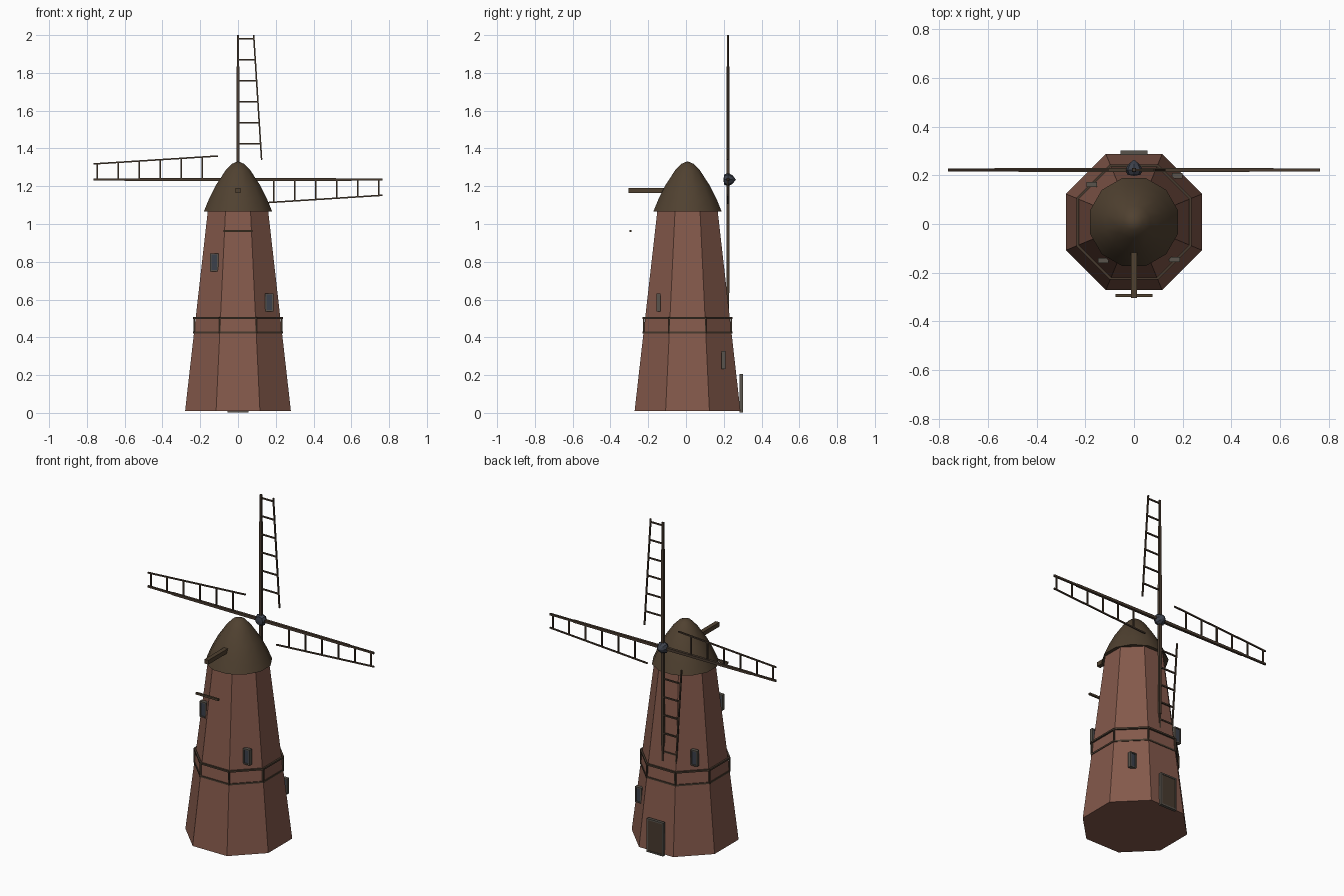
import bpy, bmesh, math
from mathutils import Matrix, Vector

default = bpy.data.objects.get("Cube")
if default:
    bpy.data.objects.remove(default, do_unlink=True)

CY = 0.008                      # tower axis
HUB = Vector((0, 0.222, 1.235))  # sail centre


def material(name, rgb):
    m = bpy.data.materials.new(name)
    m.use_nodes = True
    m.diffuse_color = (*rgb, 1)
    bsdf = m.node_tree.nodes["Principled BSDF"]
    bsdf.inputs["Base Color"].default_value = (*rgb, 1)
    bsdf.inputs["Roughness"].default_value = 0.8
    return m


BRICK = material("brick", (0.23, 0.1, 0.07))
THATCH = material("cap_brown", (0.08, 0.053, 0.03))
WOOD = material("dark_wood", (0.065, 0.043, 0.028))
TRIM = material("grey_trim", (0.1, 0.088, 0.072))
SLATE = material("slate_blue", (0.045, 0.052, 0.07))


def finish(name, bm, mat, smooth=None):
    bmesh.ops.recalc_face_normals(bm, faces=bm.faces)
    mesh = bpy.data.meshes.new(name)
    bm.to_mesh(mesh)
    bm.free()
    ob = bpy.data.objects.new(name, mesh)
    bpy.context.collection.objects.link(ob)
    mesh.materials.append(mat)
    if smooth:
        bpy.ops.object.select_all(action='DESELECT')
        ob.select_set(True)
        bpy.context.view_layer.objects.active = ob
        bpy.ops.object.shade_smooth_by_angle(angle=math.radians(smooth))
    return ob


def add_box(bm, centre, size):
    m = Matrix.Translation(centre) @ Matrix.Diagonal((*size, 1))
    bmesh.ops.create_cube(bm, size=1, matrix=m)


def add_bar(bm, p, q, t0, t1=None):
    """Square bar from p to q, tapering from width t0 to t1."""
    p, q = Vector(p), Vector(q)
    d = q - p
    side = Vector((0, 1, 0)) if abs(d.normalized().y) < 0.9 else Vector((0, 0, 1))
    u = d.cross(side).normalized()
    v = u.cross(d).normalized()
    rings = []
    for c, t in ((p, t0), (q, t1 or t0)):
        rings.append([bm.verts.new(c + (u * a + v * b) * t / 2)
                      for a, b in ((-1, -1), (1, -1), (1, 1), (-1, 1))])
    for i in range(4):
        j = (i + 1) % 4
        bm.faces.new((rings[0][i], rings[0][j], rings[1][j], rings[1][i]))
    bm.faces.new(rings[0])
    bm.faces.new(rings[1])


def ring_points(r, z, n, phase=0.0):
    return [Vector((r * math.cos(phase + math.tau * i / n),
                    r * math.sin(phase + math.tau * i / n), z)) for i in range(n)]


def lathe(name, profile, n, mat, matrix, phase=0.0, smooth=None):
    bm = bmesh.new()
    rings = [[bm.verts.new(p) for p in ring_points(r, z, n, phase)] for r, z in profile]
    for a, b in zip(rings, rings[1:]):
        for i in range(n):
            j = (i + 1) % n
            bm.faces.new((a[i], a[j], b[j], b[i]))
    bm.faces.new(rings[0])
    bm.faces.new(rings[-1])
    bmesh.ops.remove_doubles(bm, verts=bm.verts, dist=0.0005)
    bm.transform(matrix)
    return finish(name, bm, mat, smooth)


# Octagonal tower and domed cap
OCT = math.cos(math.pi / 8)
axis = Matrix.Translation((0, CY, 0))
lathe("tower", [(0.28 / OCT, 0.01), (0.158 / OCT, 1.085)], 8, BRICK, axis, math.pi / 8)
lathe("cap", [(0.187, 1.066), (0.158, 1.135), (0.122, 1.204), (0.068, 1.284), (0.035, 1.318), (0, 1.332)],
      12, THATCH, axis, math.pi / 12, 40)

# Railing hugging the tower
bm = bmesh.new()
low, high = [[p + Vector((0, CY, 0)) for p in ring_points(0.232 / OCT, z, 8, math.pi / 8)]
             for z in (0.425, 0.503)]
for i in range(8):
    j = (i + 1) % 8
    add_bar(bm, low[i], low[j], 0.01)
    add_bar(bm, high[i], high[j], 0.01)
    add_bar(bm, low[i], high[i], 0.009)
finish("railing", bm, WOOD)

# Hoist beam and loose crossbar below it
bm = bmesh.new()
add_box(bm, (0, -0.2, 1.178), (0.026, 0.21, 0.026))
finish("hoist_beam", bm, THATCH)
bm = bmesh.new()
add_box(bm, (0, -0.294, 0.963), (0.152, 0.012, 0.012))
finish("crossbar", bm, THATCH)

# Pointed hub
lathe("hub", [(0, -0.024), (0.026, -0.02), (0.037, 0), (0.022, 0.025), (0, 0.042)],
      8, SLATE, Matrix.Translation(HUB) @ Matrix.Rotation(-math.pi / 2, 4, 'X'))

# Four sails, each a quarter turn from the last
TIP, ROOT = 0.765, 0.105
for k, label in enumerate(("top", "left", "bottom", "right")):
    bm = bmesh.new()
    add_bar(bm, (0, 0, 0), (0, 0, 0.6), 0.017, 0.014)
    add_bar(bm, (0, 0, 0.6), (0, 0, TIP), 0.011)
    add_bar(bm, (0.125, 0, ROOT), (0.083, 0, TIP), 0.008)
    for i in range(6):
        d = 0.19 + 0.111 * i
        edge = 0.125 - 0.042 * (d - ROOT) / (TIP - ROOT)
        add_bar(bm, (0, 0, d), (edge, 0, d), 0.008)
    bm.transform(Matrix.Translation(HUB) @ Matrix.Rotation(k * math.pi / 2, 4, 'Y'))
    finish(label + "_sail", bm, WOOD)


def framed_panel(name, centre, size, border, panel_mat):
    """Rectangular frame with a recessed panel, facing along y."""
    w, d, h = size
    c = Vector(centre)
    bm = bmesh.new()
    for s in (-1, 1):
        add_box(bm, c + Vector((s * (w - border) / 2, 0, 0)), (border, d, h))
        add_box(bm, c + Vector((0, 0, s * (h - border) / 2)), (w - 2 * border, d, border))
    finish(name + "_frame", bm, TRIM)
    bm = bmesh.new()
    add_box(bm, c, (w - 2 * border, d * 0.6, h - 2 * border))
    finish(name + "_panel", bm, panel_mat)


# Windows set into the diagonal walls, and the door
for name, pos in (("front_right_window", (-0.126, -0.15, 0.797)),
                  ("front_left_window", (0.166, -0.146, 0.585)),
                  ("back_left_window", (0.178, 0.198, 0.28)),
                  ("back_right_window", (-0.173, 0.162, 0.585))):
    framed_panel(name, pos, (0.044, 0.022, 0.095), 0.007, SLATE)
framed_panel("door", (0, 0.292, 0.104), (0.112, 0.018, 0.204), 0.009, WOOD)
